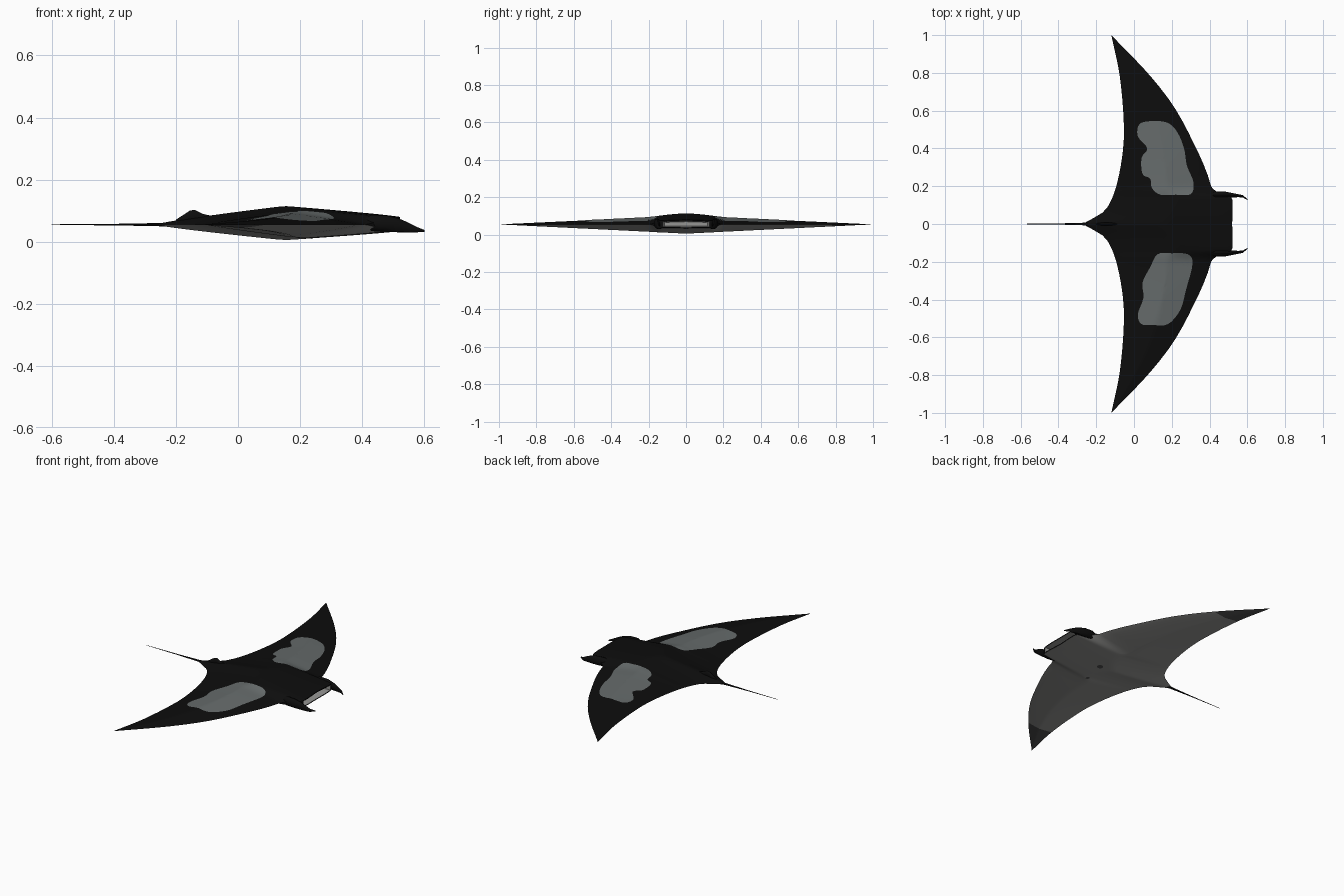
import bpy, bmesh, math
from mathutils import Vector

if "Cube" in bpy.data.objects:
    bpy.data.objects.remove(bpy.data.objects["Cube"])


def material(name, rgb):
    m = bpy.data.materials.new(name)
    m.use_nodes = True
    m.diffuse_color = (*rgb, 1)
    m.node_tree.nodes["Principled BSDF"].inputs["Base Color"].default_value = (*rgb, 1)
    return m


BLACK = material("back black", (.004, .004, .004))
PATCH = material("shoulder grey", (.13, .145, .145))
BELLY = material("belly pale grey", (.3, .3, .29))
TIP = material("wing tip dark grey", (.08, .08, .08))
MID = .055

# Planform: span position -> leading and trailing edge
LEAD = [(0, .52), (.13, .52), (.15, .5), (.17, .44), (.2, .408), (.275, .385),
        (.42, .32), (.615, .215), (.785, .085), (1, -.12)]
TRAIL = [(0, -.27), (.012, -.25), (.04, -.2), (.075, -.15), (.18, -.1),
         (.34, -.065), (.5, -.053), (.78, -.075), (1, -.12)]


def curve(pts, a):
    """Smooth curve through points, by Hermite pieces."""
    def slope(i):
        p, q = pts[max(i - 1, 0)], pts[min(i + 1, len(pts) - 1)]
        return (q[1] - p[1]) / (q[0] - p[0])
    i = max(k for k in range(len(pts) - 1) if pts[k][0] <= a)
    (x0, y0), (x1, y1) = pts[i], pts[i + 1]
    w, t = x1 - x0, (a - x0) / (x1 - x0)
    s = t * t * (3 - 2 * t)
    return (y0 * (1 - s) + y1 * s + w * slope(i) * t * (1 - t) ** 2
            - w * slope(i + 1) * t * t * (1 - t))


def height(x, y, side):
    """Skin height of the back (side 1) or the belly (side -1)."""
    a = min(abs(y), 1)
    lead, trail = curve(LEAD, a), curve(TRAIL, a)
    ridge = trail + .53 * (lead - trail)
    near = max(0, 1 - (a / .2) ** 2)
    thick = .047 * (1 - a) + .013 * near if side > 0 else .05 * (1 - a)
    if x > ridge:
        s = max(0, (lead - x) / max(lead - ridge, 1e-6)) ** .85
        blunt = .42 * min(1, max(0, (.19 - a) / .05))
        s = blunt + (1 - blunt) * s
    else:
        s = max(0, (x - trail) / max(ridge - trail, 1e-6)) ** .85
    return MID + side * thick * s


def finish(bm, name, mats):
    bmesh.ops.recalc_face_normals(bm, faces=bm.faces)
    return finish_open(bm, name, mats)


def finish_open(bm, name, mats):
    me = bpy.data.meshes.new(name)
    bm.to_mesh(me)
    bm.free()
    for m in mats:
        me.materials.append(m)
    ob = bpy.data.objects.new(name, me)
    bpy.context.collection.objects.link(ob)
    bpy.ops.object.select_all(action='DESELECT')
    ob.select_set(True)
    bpy.context.view_layer.objects.active = ob
    bpy.ops.object.shade_smooth_by_angle(angle=math.radians(35))
    return ob


def loft(name, sections, mat, sides=12):
    """Tapered tube through (x, y, z, half width, half height) sections."""
    bm = bmesh.new()
    rings = []
    for x, y, z, rw, rh in sections:
        angles = [math.tau * k / sides for k in range(sides)]
        rings.append([bm.verts.new((x, y + rw * math.cos(t), z + rh * math.sin(t)))
                      for t in angles])
    for r, q in zip(rings, rings[1:]):
        for k in range(sides):
            n = (k + 1) % sides
            bm.faces.new((r[k], r[n], q[n], q[k]))
    bm.faces.new(rings[0])
    bm.faces.new(rings[-1])
    return finish(bm, name, [mat])


# Body and wings in one skin
half = [0, .012, .025, .04, .06, .085, .11, .13, .14, .15, .16, .17, .185, .2]
half += [.2 + .058 * k for k in range(1, 11)] + [.82, .86, .9, .94, .97, 1]
span = [-a for a in reversed(half[1:])] + half
CHORD = 26
bm = bmesh.new()
skin = {}
for side in (1, -1):
    for i, y in enumerate(span):
        lead, trail = curve(LEAD, abs(y)), curve(TRAIL, abs(y))
        for j in range(CHORD + 1):
            x = trail + (lead - trail) * j / CHORD
            skin[side, i, j] = bm.verts.new((x, y, height(x, y, side)))
mouth = []
for i in range(len(span) - 1):
    a = abs(span[i] + span[i + 1]) / 2
    for side in (1, -1):
        for j in range(CHORD):
            f = bm.faces.new([skin[side, i, j], skin[side, i, j + 1],
                              skin[side, i + 1, j + 1], skin[side, i + 1, j]])
            f.material_index = 0 if side > 0 else 2 if a > .78 else 1
    f = bm.faces.new([skin[1, i, CHORD], skin[-1, i, CHORD],
                      skin[-1, i + 1, CHORD], skin[1, i + 1, CHORD]])
    if a < .13:
        mouth.append(f)
bmesh.ops.remove_doubles(bm, verts=bm.verts, dist=1e-5)
bmesh.ops.recalc_face_normals(bm, faces=bm.faces)
# Open mouth: black lip, pale throat
bmesh.ops.inset_region(bm, faces=mouth, thickness=.005)
for f in mouth:
    f.material_index = 1
throat = bmesh.ops.inset_region(bm, faces=mouth, thickness=.006, depth=-.07)
for f in throat["faces"]:
    f.material_index = 1
finish_open(bm, "body", [BLACK, BELLY, TIP])


def plate(name, outline, mat, side, rings=10):
    """Thin painted plate that follows the skin inside a smooth outline."""
    pts = [Vector(p) for p in outline]
    n, rim = len(pts), []
    for i in range(n):
        p, q, r, s = (pts[(i + k) % n] for k in (-1, 0, 1, 2))
        for t in (0, .25, .5, .75):
            rim.append(q + t * (r - p) / 2 + t * t * (2 * p - 5 * q + 4 * r - s) / 2
                       + t ** 3 * (3 * q - p - 3 * r + s) / 2)
    mid = sum(rim, Vector((0, 0))) / len(rim)
    bm = bmesh.new()

    def vert(p):
        return bm.verts.new((p.x, p.y, height(p.x, p.y, side) + side * .0015))
    loops = [[vert(mid.lerp(p, k / rings)) for p in rim] for k in range(1, rings + 1)]
    hub = vert(mid)
    for i in range(len(rim)):
        m = (i + 1) % len(rim)
        bm.faces.new((hub, loops[0][i], loops[0][m]))
        for r, q in zip(loops, loops[1:]):
            bm.faces.new((r[i], q[i], q[m], r[m]))
    bmesh.ops.recalc_face_normals(bm, faces=bm.faces)
    bm.normal_update()
    if sum(f.normal.z for f in bm.faces) * side < 0:
        bmesh.ops.reverse_faces(bm, faces=bm.faces)
    return finish_open(bm, name, [mat])


# Shoulder patches
plate("left_shoulder_patch", [
    (.03, .53), (.1, .545), (.18, .535), (.23, .485), (.265, .4), (.28, .31), (.315, .22),
    (.3, .158), (.22, .155), (.14, .155), (.095, .19), (.085, .24), (.045, .265),
    (.04, .35), (.07, .4), (.02, .465)], PATCH, 1)
plate("right_shoulder_patch", [
    (.04, -.53), (.1, -.535), (.18, -.53), (.245, -.455), (.275, -.35), (.31, -.21),
    (.285, -.16), (.2, -.155), (.125, -.16), (.085, -.23), (.045, -.31),
    (.05, -.39), (.02, -.48)], PATCH, 1)


# Belly spots
def spot(name, x, y, r):
    ring = [math.tau * k / 6 for k in range(6)]
    plate(name, [(x + r * math.cos(t), y + r * math.sin(t)) for t in ring], TIP, -1, 3)


spot("belly_spot_centre", .23, -.01, .017)
spot("belly_spot_side", .2, -.15, .011)

# Head fins, mirrored
for word, s in (("left", 1), ("right", -1)):
    loft(word + "_head_fin", [
        (.39, s * .15, .06, .01, .012), (.43, s * .153, .06, .019, .026),
        (.48, s * .154, .058, .018, .026), (.52, s * .152, .052, .012, .022),
        (.55, s * .15, .045, .008, .016), (.575, s * .147, .039, .006, .009),
        (.6, s * .13, .035, .003, .003)], BLACK)

# Small back fin and whip tail
loft("back_fin", [(-.2, 0, .068, .003, .003), (-.175, 0, .073, .007, .014),
                  (-.155, 0, .08, .008, .02), (-.14, 0, .083, .008, .02),
                  (-.115, 0, .078, .007, .012), (-.08, 0, .078, .003, .004)], BLACK)
loft("tail", [(-.2, 0, MID, .016, .008), (-.26, 0, MID, .007, .005),
              (-.4, 0, MID, .003, .0025), (-.6, 0, MID, .001, .001)], BLACK, 8)
